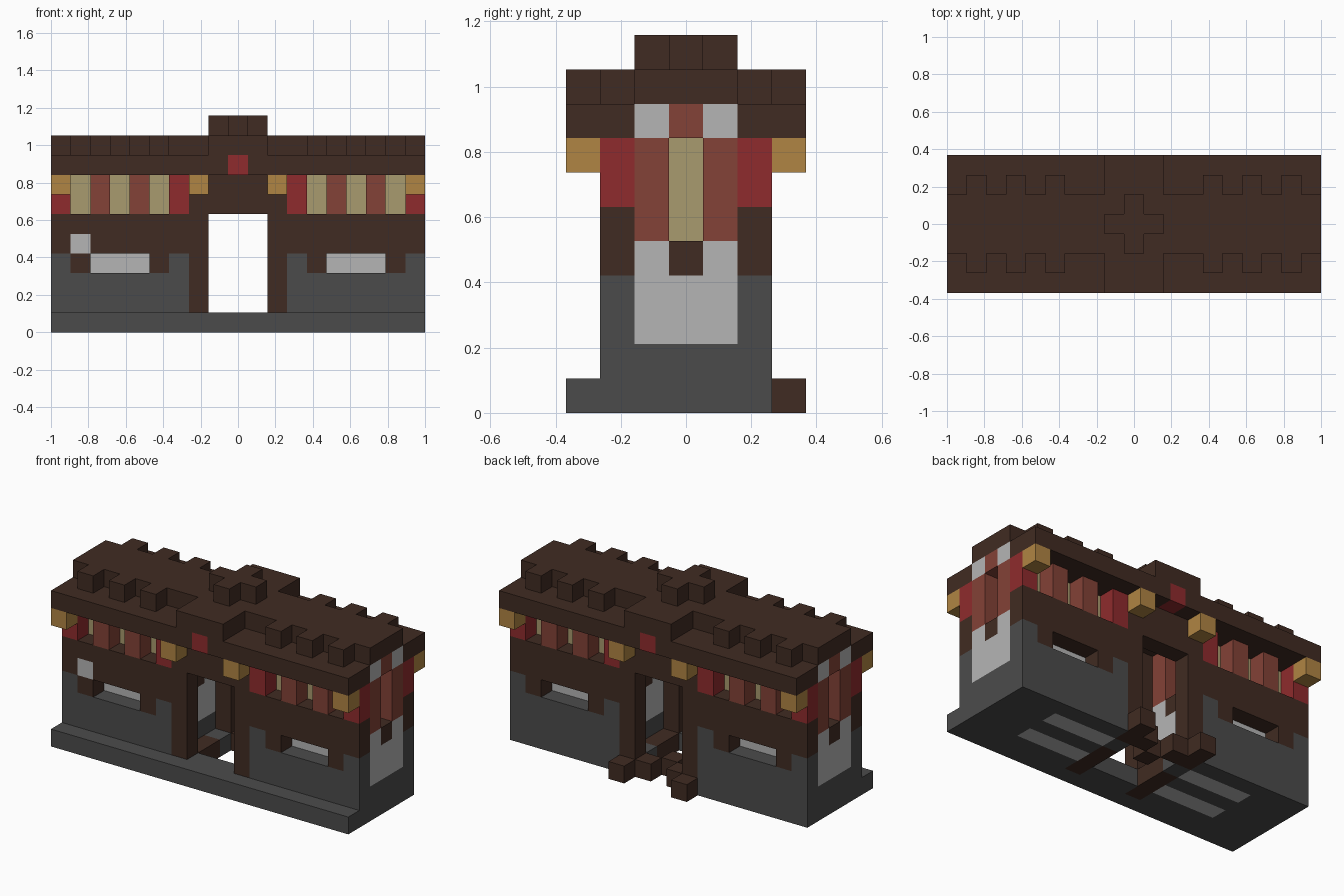
import bpy
import bmesh
from mathutils import Vector

if "Cube" in bpy.data.objects:
    bpy.data.objects.remove(bpy.data.objects["Cube"], do_unlink=True)

U = 2 / 19  # block size

COLOURS = {
    "dark_wood": "402B22", "dark_stone": "4B4B4B", "pale_stone": "B5B5B5",
    "red": "8F2B2D", "terracotta": "834237", "tan": "A99B6E", "gold": "B08543",
}


def linear(hex_pair):
    c = int(hex_pair, 16) / 255
    return c / 12.92 if c < 0.04045 else ((c + 0.055) / 1.055) ** 2.4


def make_material(name, code):
    mat = bpy.data.materials.new(name)
    mat.use_nodes = True
    col = tuple(linear(code[n:n + 2]) for n in (0, 2, 4)) + (1,)
    mat.diffuse_color = col
    bsdf = mat.node_tree.nodes["Principled BSDF"]
    bsdf.inputs["Base Color"].default_value = col
    bsdf.inputs["Roughness"].default_value = 0.9
    return mat


MATS = {n: make_material(n, c) for n, c in COLOURS.items()}
cells = {}   # block position -> part name
parts = {}   # part name -> colour


def span(r):
    return range(r[0], r[1] + 1) if isinstance(r, tuple) else (r,)


def fill(part, colour, xs, ys, zs, mirror=""):
    """Fill a range of blocks, optionally mirrored; colour None carves."""
    parts[part] = colour
    for i in span(xs):
        for j in span(ys):
            for k in span(zs):
                for a in ((1, -1) if "x" in mirror else (1,)):
                    for b in ((1, -1) if "y" in mirror else (1,)):
                        if colour:
                            cells[a * i, b * j, k] = part
                        else:
                            cells.pop((a * i, b * j, k), None)


# Floor with the doorway opening and pale strips
fill("floor", "dark_stone", (-9, 9), (-3, 2), 0)
fill("floor_strips", "pale_stone", (3, 6), 1, 0, "xy")
fill("doorway_gap", None, (-1, 1), (-1, 2), 0)

# Inner core of the two wings
fill("core_base", "dark_stone", (3, 9), (-1, 1), 1, "x")
fill("core_panels", "pale_stone", (3, 9), (-1, 1), (2, 4), "x")
fill("recessed_panels", "tan", (4, 8), (-1, 1), (5, 7), "x")

# Lower walls
fill("stone_walls", "dark_stone", (3, 9), 2, (1, 3), "xy")
fill("timber_walls", "dark_wood", (3, 9), 2, (4, 5), "xy")
for i in (4, 8):
    fill("timber_walls", "dark_wood", i, 2, 3, "xy")
fill("window_gap", None, (5, 7), 2, 3, "xy")
fill("wall_patch", "pale_stone", -8, -2, 4)

# Pillars along the front and back
for i in (3, 9):
    fill("red_pillars", "red", i, 2, (6, 7), "xy")
for i in (5, 7):
    fill("clay_pillars", "terracotta", i, 2, (6, 7), "xy")

# Pillars and notches on the wing ends
for i in (3, 9):
    fill("end_pillars", "terracotta", i, 1, (5, 7), "xy")
    fill("end_notches", "dark_wood", i, 0, 4, "x")

# Door frames
fill("door_posts", "dark_wood", 2, 2, (0, 7), "xy")
fill("door_lintels", "dark_wood", (-1, 1), 2, (6, 7), "y")

# Gold brackets under the eaves
for i in (2, 9):
    fill("eave_brackets", "gold", i, 3, 7, "xy")

# Roof slab, end stones and door crests
fill("roof_slab", "dark_wood", (-9, 9), (-3, 3), 8)
fill("gable_stones", "pale_stone", 9, 1, 8, "xy")
fill("gable_centres", "terracotta", 9, 0, 8, "x")
fill("door_crests", "red", 0, 3, 8, "y")

# Upper roof with teeth, centre cross arm and top cross
fill("upper_roof", "dark_wood", (-9, 9), (-1, 1), 9)
fill("upper_roof", "dark_wood", (-1, 1), (-3, 3), 9)
for i in (4, 6, 8):
    fill("roof_teeth", "dark_wood", i, 2, 9, "xy")
fill("roof_cross", "dark_wood", (-1, 1), 0, 10)
fill("roof_cross", "dark_wood", 0, (-1, 1), 10)

# Loose timber blocks through the doorway
for i, j in ((2, 3), (1, 2), (0, 1), (2, 0), (2, -1)):
    fill("ground_blocks", "dark_wood", i, j, 0, "x")

# Build one mesh per part, keeping only exposed block faces
AXES = [Vector(a) for a in ((1, 0, 0), (0, 1, 0), (0, 0, 1))]


def build(part, colour):
    bm = bmesh.new()
    for cell, owner in cells.items():
        if owner != part:
            continue
        mid = Vector(cell) + Vector((0, 0, 0.5))
        for n in range(3):
            for sign in (1, -1):
                d = AXES[n] * sign
                if tuple(int(v) for v in Vector(cell) + d) in cells:
                    continue
                s = AXES[(n + 1) % 3] / 2
                t = AXES[(n + 2) % 3] * sign / 2
                c = mid + d / 2
                bm.faces.new([bm.verts.new(p * U) for p in
                              (c - s - t, c + s - t, c + s + t, c - s + t)])
    bmesh.ops.remove_doubles(bm, verts=bm.verts, dist=U / 100)
    mesh = bpy.data.meshes.new(part)
    bm.to_mesh(mesh)
    bm.free()
    mesh.materials.append(MATS[colour])
    bpy.context.collection.objects.link(bpy.data.objects.new(part, mesh))


for part, colour in parts.items():
    if colour:
        build(part, colour)
